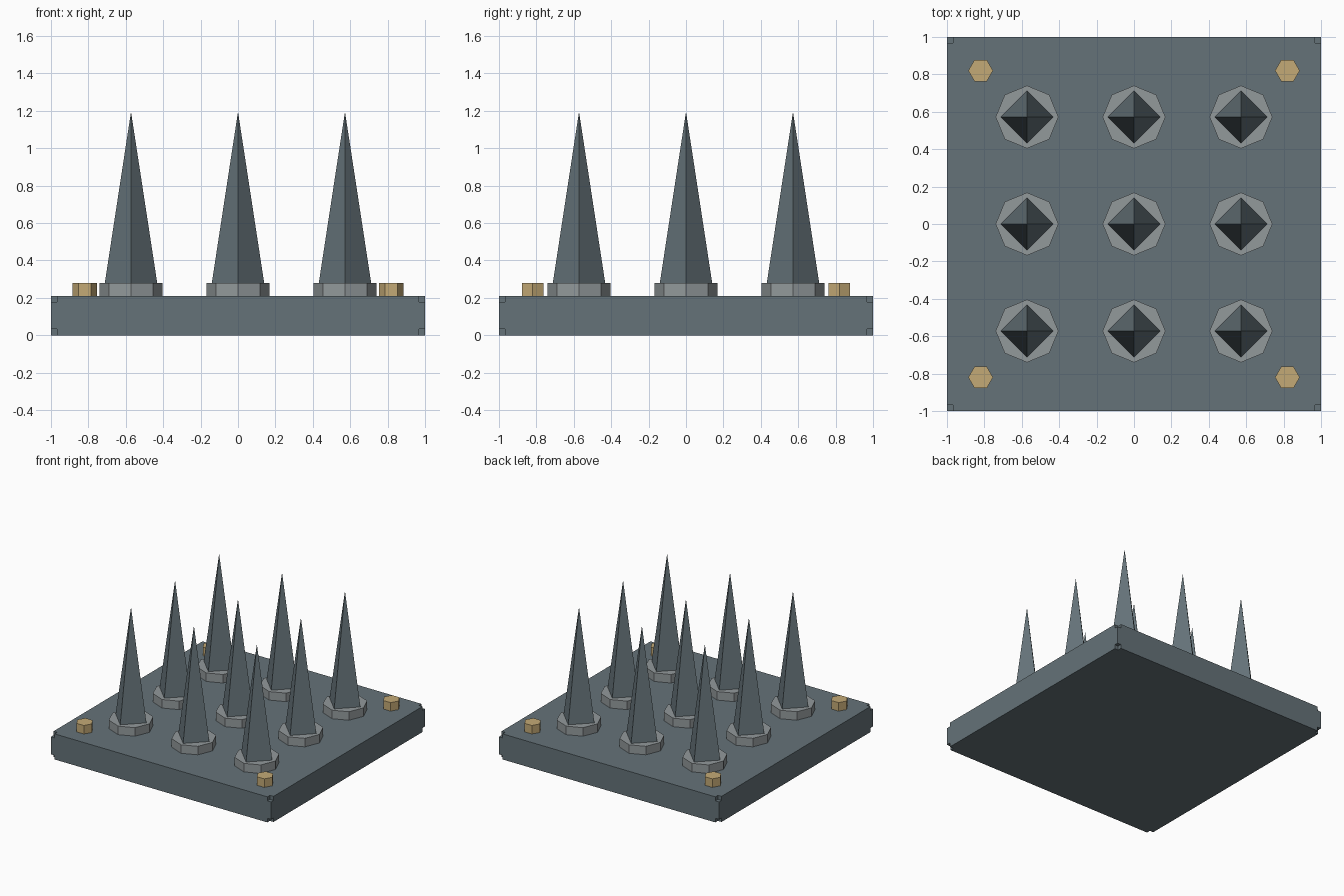
import bpy, bmesh
from math import pi
from mathutils import Matrix, Vector

if "Cube" in bpy.data.objects:
    bpy.data.objects.remove(bpy.data.objects["Cube"])


def material(name, color):
    m = bpy.data.materials.new(name)
    m.diffuse_color = (*color, 1)
    m.use_nodes = True
    m.node_tree.nodes["Principled BSDF"].inputs["Base Color"].default_value = m.diffuse_color
    return m


SLATE = material("slate_iron", (0.13, 0.17, 0.19))
STEEL = material("steel", (0.29, 0.32, 0.33))
BRASS = material("brass", (0.55, 0.40, 0.18))


def finish(name, bm, mat=None):
    bmesh.ops.recalc_face_normals(bm, faces=bm.faces)
    me = bpy.data.meshes.new(name)
    bm.to_mesh(me)
    bm.free()
    ob = bpy.data.objects.new(name, me)
    bpy.context.collection.objects.link(ob)
    if mat:
        me.materials.append(mat)
    return ob


def add_box(bm, center, size):
    bmesh.ops.create_cube(bm, size=1, matrix=Matrix.Translation(center)
                          @ Matrix.Diagonal((*size, 1)))


def prism(name, x, y, z0, z1, r0, r1, sides, mat):
    # Regular prism or pyramid with a vertex on the +x axis
    bm = bmesh.new()
    bmesh.ops.create_cone(bm, cap_ends=True, segments=sides, radius1=r0,
                          radius2=r1, depth=z1 - z0)
    # make sure the first vertex lies on +x
    v = max(bm.verts, key=lambda p: p.co.xy.length)
    a = Vector((1, 0)).angle_signed(v.co.xy)
    bmesh.ops.rotate(bm, verts=bm.verts, cent=(0, 0, 0),
                     matrix=Matrix.Rotation(a, 3, 'Z'))
    bmesh.ops.translate(bm, verts=bm.verts, vec=(x, y, (z0 + z1) / 2))
    return finish(name, bm, mat)


TOP = 0.21
NOTCH = 0.033

# Base plate with small notches at its eight corners
bm = bmesh.new()
add_box(bm, (0, 0, TOP / 2), (2, 2, TOP))
base = finish("base_plate", bm, SLATE)

bm = bmesh.new()
for x in (-1, 1):
    for y in (-1, 1):
        for z in (0, TOP):
            add_box(bm, (x, y, z), (2 * NOTCH,) * 3)
cutter = finish("corner_cutter", bm, SLATE)
cutter.hide_render = True
cutter.hide_set(True)
cut = base.modifiers.new("corner_notches", 'BOOLEAN')
cut.operation = 'DIFFERENCE'
cut.solver = 'EXACT'
cut.object = cutter

# Three by three grid of spikes, each in an octagonal collar
for i in (-1, 0, 1):
    for j in (-1, 0, 1):
        x, y = 0.572 * i, 0.572 * j
        prism("spike_collar", x, y, TOP, 0.28, 0.168, 0.168, 8, STEEL)
        prism("spike", x, y, 0.26, 1.195, 0.143, 0.0, 4, SLATE)

# Hexagonal corner bolts
for x in (-0.82, 0.82):
    for y in (-0.82, 0.82):
        prism("corner_bolt", x, y, TOP, 0.28, 0.066, 0.066, 6, BRASS)
